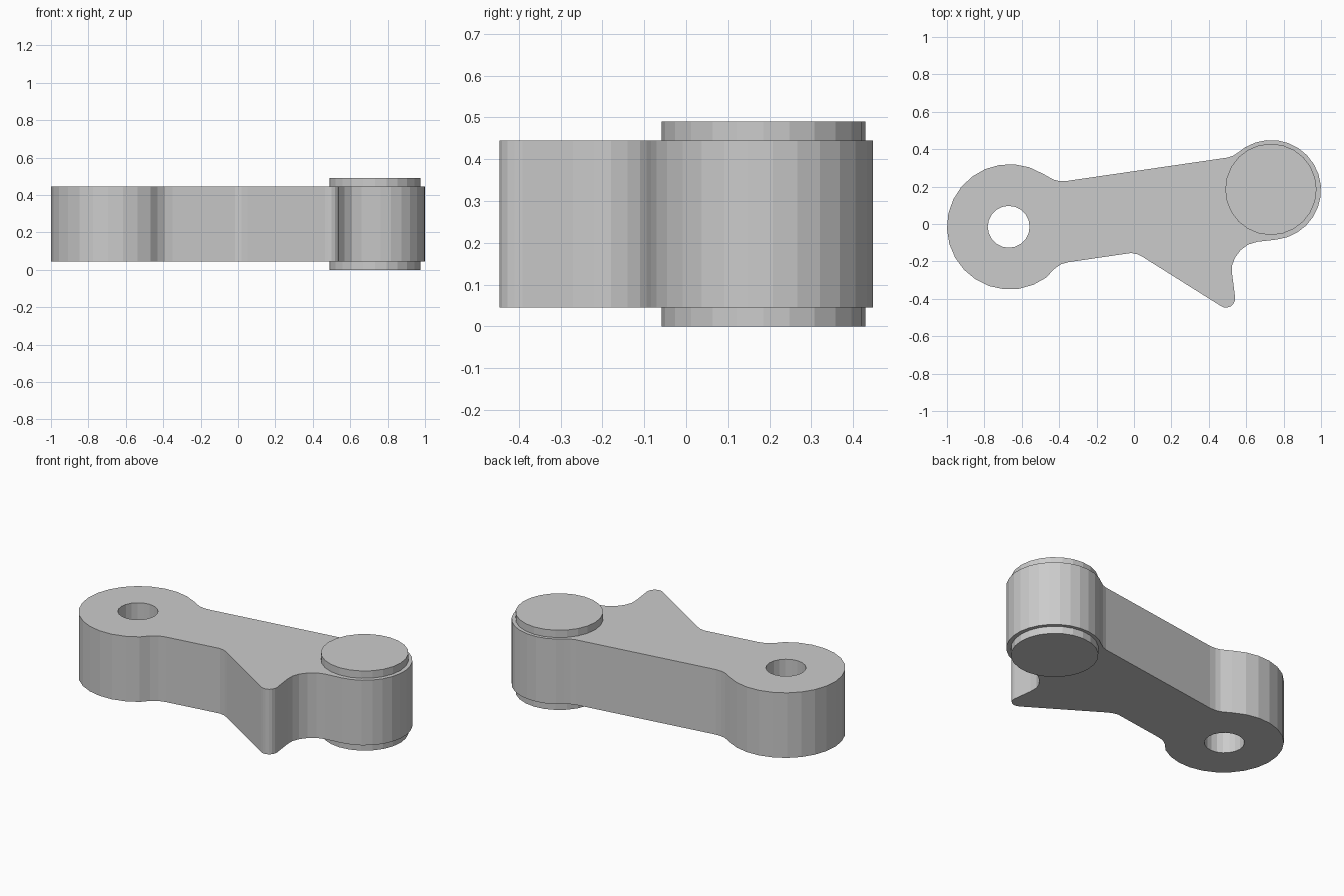
import bpy
import bmesh
from math import radians, sin, cos

if "Cube" in bpy.data.objects:
    bpy.data.objects.remove(bpy.data.objects["Cube"], do_unlink=True)

# One plain grey for everything
grey = bpy.data.materials.new("light grey")
grey.use_nodes = True
colour = (0.6, 0.6, 0.6, 1)
grey.diffuse_color = colour
grey.node_tree.nodes["Principled BSDF"].inputs["Base Color"].default_value = colour


def arc(cx, cy, r, start, end, steps):
    """Points along an arc, angles in degrees."""
    angles = [radians(start + (end - start) * i / steps) for i in range(steps + 1)]
    return [(cx + r * cos(a), cy + r * sin(a)) for a in angles]


def plate(name, loops, z0, z1):
    """Extrude closed loops; the first is the outline, the rest are holes."""
    bm = bmesh.new()
    edges = []
    for loop in loops:
        verts = [bm.verts.new((x, y, z0)) for x, y in loop]
        edges += [bm.edges.new((v, verts[i - 1])) for i, v in enumerate(verts)]
    bmesh.ops.triangle_fill(bm, edges=edges, use_beauty=True)
    top = bmesh.ops.extrude_face_region(bm, geom=bm.faces[:], use_keep_orig=True)
    moved = [g for g in top["geom"] if isinstance(g, bmesh.types.BMVert)]
    bmesh.ops.translate(bm, verts=moved, vec=(0, 0, z1 - z0))
    bmesh.ops.recalc_face_normals(bm, faces=bm.faces[:])
    # Merge the flat cap triangles
    bmesh.ops.dissolve_limit(bm, angle_limit=radians(0.5),
                             verts=bm.verts[:], edges=bm.edges[:])
    mesh = bpy.data.meshes.new(name)
    bm.to_mesh(mesh)
    bm.free()
    mesh.materials.append(grey)
    ob = bpy.data.objects.new(name, mesh)
    bpy.context.collection.objects.link(ob)
    return ob


# Lever arm outline: large boss, upper edge, pin lobe, spur, lower edge
boss = arc(-0.665, -0.015, 0.335, 306, 58, 18)
upper_edge = [(-0.43, 0.237), (-0.4, 0.23), (-0.36, 0.23),
              (0.5, 0.355), (0.53, 0.365), (0.56, 0.385)]
lobe = arc(0.733, 0.182, 0.267, 121, -84, 16)
spur = [(0.66, -0.095), (0.61, -0.11), (0.57, -0.14), (0.54, -0.18),
        (0.525, -0.22), (0.525, -0.27)] + arc(0.492, -0.398, 0.049, 8, -125, 6)
lower_edge = [(0.05, -0.178), (0.02, -0.162), (-0.015, -0.155), (-0.05, -0.16),
              (-0.35, -0.204), (-0.39, -0.215), (-0.43, -0.243)]
bore = arc(-0.67, -0.015, 0.112, 0, 342, 19)
plate("lever_arm", [boss + upper_edge + lobe + spur + lower_edge, bore], 0.045, 0.445)

# Pin standing proud above and below the arm
plate("pivot_pin", [arc(0.732, 0.185, 0.244, 0, 345, 23)], 0, 0.49)
